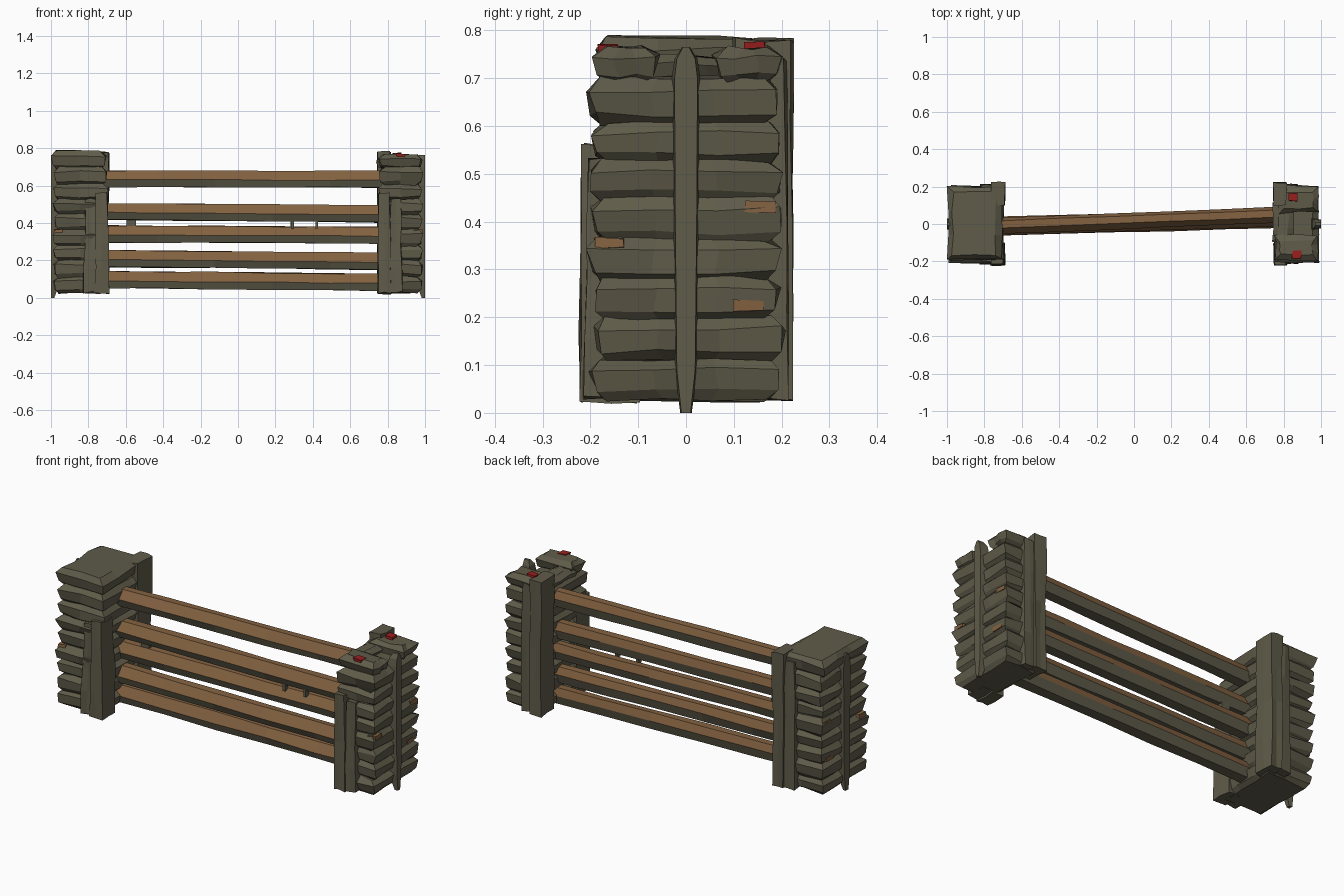
import bpy, bmesh, math, random
from mathutils import Vector

if "Cube" in bpy.data.objects:
    bpy.data.objects.remove(bpy.data.objects["Cube"])

random.seed(7)


def mat(name, col):
    m = bpy.data.materials.new(name)
    m.diffuse_color = (*col, 1)
    m.use_nodes = True
    m.node_tree.nodes["Principled BSDF"].inputs["Base Color"].default_value = m.diffuse_color
    return m


STONE = mat("olive_grey", (0.115, 0.106, 0.068))
BROWN = mat("warm_brown", (0.225, 0.120, 0.052))
RED = mat("red_paint", (0.32, 0.014, 0.014))


def finish(bm, name, mats):
    bmesh.ops.recalc_face_normals(bm, faces=bm.faces[:])
    me = bpy.data.meshes.new(name)
    bm.to_mesh(me)
    bm.free()
    for m in mats:
        me.materials.append(m)
    ob = bpy.data.objects.new(name, me)
    bpy.context.collection.objects.link(ob)
    return ob


def j(a):
    return random.uniform(-a, a)


def loft(bm, rings):
    """Skin a list of closed rings and cap both ends."""
    vs = [[bm.verts.new(p) for p in r] for r in rings]
    n = len(vs[0])
    for a, b in zip(vs, vs[1:]):
        for i in range(n):
            bm.faces.new((a[i], a[(i + 1) % n], b[(i + 1) % n], b[i]))
    bm.faces.new(vs[0][::-1])
    bm.faces.new(vs[-1])


def rect_ring(x0, x1, y0, y1, z, jit, nx=2, ny=3, jz=0.006):
    """Rectangle outline with divided sides and a little roughness."""
    pts = [(x0 + (x1 - x0) * i / nx, y0) for i in range(nx)]
    pts += [(x1, y0 + (y1 - y0) * i / ny) for i in range(ny)]
    pts += [(x1 - (x1 - x0) * i / nx, y1) for i in range(nx)]
    pts += [(x0, y1 - (y1 - y0) * i / ny) for i in range(ny)]
    return [Vector((x + j(jit), y + j(jit), z + j(jz))) for x, y in pts]


def stone(bm, x0, x1, y0, y1, z0, z1):
    """Rough layered stone: narrow at its joints, wide in the middle."""
    h = z1 - z0
    rings = []
    for f, inset in ((0, 0.03), (0.22, 0.008), (0.72, 0.0), (1, 0.026)):
        rings.append(rect_ring(x0 + inset, x1 - inset, y0 + inset, y1 - inset,
                               z0 + h * f, 0.007))
    loft(bm, rings)


def board(bm, x0, x1, y0, y1, z0, z1, taper=0.0):
    """Upright hewn board with slightly wavy sides."""
    rings = []
    for k in range(5):
        f = k / 4
        t = taper * f
        rings.append(rect_ring(x0 + t, x1 - t, y0 + t, y1 - t,
                               z0 + (z1 - z0) * f, 0.005, 2, 2))
    loft(bm, rings)


levels = [0.03, 0.11, 0.20, 0.28, 0.36, 0.45, 0.525, 0.605, 0.70]

for side, s, inner in (("left", -1, 0.70), ("right", 1, 0.755)):
    def span(a, b):
        return (min(s * a, s * b), max(s * a, s * b))

    # stacked stones
    bm = bmesh.new()
    for z0, z1 in zip(levels, levels[1:]):
        stone(bm, *span(inner, 0.985), -0.198 + j(0.008), 0.195 + j(0.008),
              z0 - 0.004, z1 + 0.004)
    finish(bm, side + "_stone_stack", [STONE])

    # top course: full slab on the left, open in the middle on the right
    bm = bmesh.new()
    if s < 0:
        stone(bm, *span(inner + 0.01, 0.995), -0.19, 0.20, 0.69, 0.785)
    else:
        stone(bm, *span(inner, 0.98), -0.19, -0.06, 0.69, 0.765)
        stone(bm, *span(inner + 0.02, 0.985), 0.06, 0.20, 0.69, 0.765)
        stone(bm, *span(inner - 0.01, 0.85), -0.10, 0.12, 0.69, 0.745)
    finish(bm, side + "_top_stones", [STONE])

    # inner corner boards: short in front, full height at the back
    bm = bmesh.new()
    board(bm, *span(inner - 0.008, inner + 0.065), -0.222, -0.10, 0.025, 0.56, 0.006)
    board(bm, *span(inner + 0.05, inner + 0.125), -0.215, -0.10, 0.03, 0.53, 0.012)
    finish(bm, side + "_front_boards", [STONE])
    bm = bmesh.new()
    board(bm, *span(inner - 0.008, inner + 0.06), 0.10, 0.222, 0.03, 0.78)
    board(bm, *span(inner + 0.05, inner + 0.12), 0.10, 0.212, 0.03, 0.74, 0.004)
    finish(bm, side + "_back_boards", [STONE])

    # narrow end post with a pointed foot and top
    bm = bmesh.new()
    rings = []
    for z, w, xi in ((0.0, 0.012, 0.982), (0.09, 0.024, 0.95), (0.4, 0.028, 0.95),
                     (0.70, 0.030, 0.95), (0.74, 0.024, 0.955), (0.765, 0.008, 0.97)):
        x0, x1 = span(xi, 1.0)
        rings.append([Vector((x0, -w, z)), Vector((x1, -w * 0.8, z)),
                      Vector((x1, w * 0.8, z)), Vector((x0, w, z))])
    loft(bm, rings)
    finish(bm, side + "_end_post", [STONE])

    # small brown patches of timber showing between the stones
    bm = bmesh.new()
    for y, z in ((0.13, 0.225), (-0.16, 0.355), (0.155, 0.43)):
        x0, x1 = span(0.94, 0.984)
        loft(bm, [rect_ring(x0, x1, y - 0.03, y + 0.03, z + d, 0.003, 1, 1, 0.003)
                  for d in (-0.011, 0.011)])
    finish(bm, side + "_timber_patches", [BROWN])

# rails: hexagonal logs, brown on top and grey below
section = [(-0.043, -0.005), (-0.012, 0.045), (0.028, 0.045),
           (0.043, 0.004), (0.028, -0.045), (-0.028, -0.045)]
rails = [(-0.012, 0.050, 0.637, 0.635), (-0.018, 0.030, 0.462, 0.448),
         (-0.005, 0.042, 0.342, 0.335), (-0.020, 0.022, 0.210, 0.196),
         (-0.010, 0.036, 0.098, 0.083)]
for i, (ya, yb, za, zb) in enumerate(rails):
    bm = bmesh.new()
    rings = []
    for k in range(6):
        f = k / 5
        x = -0.74 + 1.54 * f
        y, z = ya + (yb - ya) * f, za + (zb - za) * f
        rings.append([Vector((x, y + a + j(0.003), z + b + j(0.003)))
                      for a, b in section])
    loft(bm, rings)
    bmesh.ops.recalc_face_normals(bm, faces=bm.faces[:])
    for fc in bm.faces:
        fc.material_index = 1 if fc.normal.z > 0.2 else 0
    finish(bm, "rail_%d" % (i + 1), [STONE, BROWN])

# splinters hanging under the second rail
bm = bmesh.new()
for x, w in ((-0.57, 0.025), (0.29, 0.008), (0.42, 0.006)):
    loft(bm, [rect_ring(x - w, x + w, -0.01, 0.02, z, 0.001, 1, 1, 0.001)
              for z in (0.37, 0.43)])
finish(bm, "rail_splinters", [STONE])

# red chips on top of the right pillar
bm = bmesh.new()
for x, y, z in ((0.87, -0.165, 0.757), (0.85, 0.145, 0.762)):
    loft(bm, [rect_ring(x - w, x + w, y - 0.02, y + 0.02, z + d, 0.004, 1, 1, 0.003)
              for d, w in ((-0.014, 0.018), (0.012, 0.026))])
finish(bm, "red_chips", [RED])
